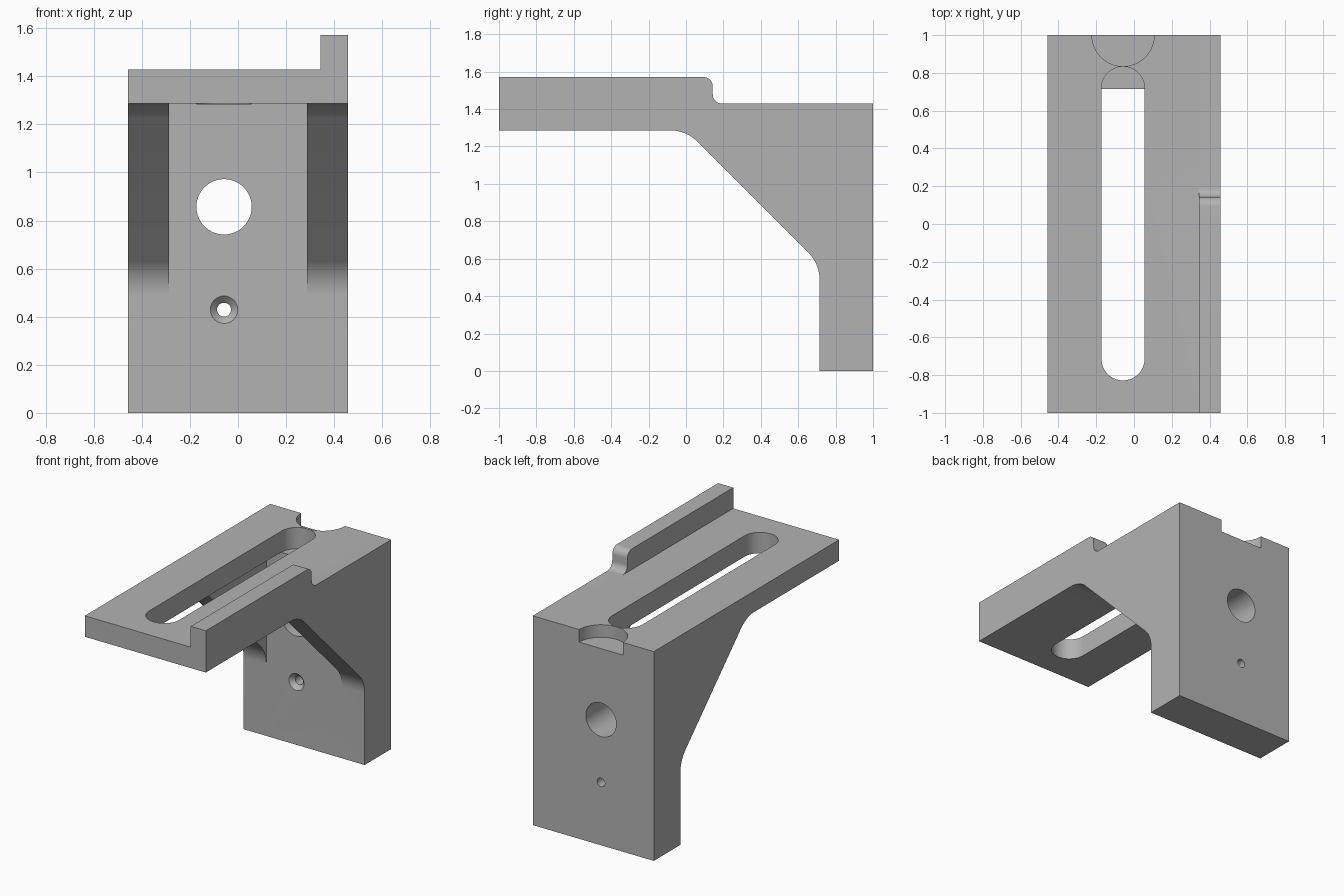
import bpy, bmesh, math
from mathutils import Vector

if "Cube" in bpy.data.objects:
    bpy.data.objects.remove(bpy.data.objects["Cube"])

HALF_W = 0.457
PLATE_BOTTOM, PLATE_TOP, LIP_TOP = 1.286, 1.429, 1.571
WALL_FRONT = 0.714
HOLE_X = -0.058


def prism(name, points, axis, lo, hi):
    """Extrude a 2D outline along x (points are y, z) or z (points are x, y)."""
    bm = bmesh.new()
    place = (lambda p, d: (d, p[0], p[1])) if axis == 'x' else (lambda p, d: (p[0], p[1], d))
    face = bm.faces.new([bm.verts.new(place(p, lo)) for p in points])
    ext = bmesh.ops.extrude_face_region(bm, geom=[face])
    shift = Vector((hi - lo, 0, 0)) if axis == 'x' else Vector((0, 0, hi - lo))
    bmesh.ops.translate(bm, vec=shift, verts=[g for g in ext['geom'] if isinstance(g, bmesh.types.BMVert)])
    bmesh.ops.recalc_face_normals(bm, faces=bm.faces[:])
    return make_object(name, bm)


def make_object(name, bm):
    mesh = bpy.data.meshes.new(name)
    bm.to_mesh(mesh)
    bm.free()
    obj = bpy.data.objects.new(name, mesh)
    bpy.context.collection.objects.link(obj)
    return obj


def box(name, x, y, z):
    return prism(name, [(x[0], y[0]), (x[1], y[0]), (x[1], y[1]), (x[0], y[1])], 'z', *z)


def cone_y(name, z, y0, y1, r0, r1):
    """Round cutter along y, radius r0 at y0 and r1 at y1."""
    bm = bmesh.new()
    n = 64
    rings = [[bm.verts.new((HOLE_X + r * math.cos(2 * math.pi * i / n), y,
                            z + r * math.sin(2 * math.pi * i / n))) for i in range(n)]
             for y, r in ((y0, r0), (y1, r1))]
    for i in range(n):
        j = (i + 1) % n
        bm.faces.new((rings[0][i], rings[0][j], rings[1][j], rings[1][i]))
    for ring in rings:
        bm.faces.new(ring)
    bmesh.ops.recalc_face_normals(bm, faces=bm.faces[:])
    return make_object(name, bm)


def arc(cx, cy, r, a0, a1, n=24):
    return [(cx + r * math.cos(math.radians(a0 + (a1 - a0) * i / n)),
             cy + r * math.sin(math.radians(a0 + (a1 - a0) * i / n))) for i in range(n + 1)]


# Side outline: wall, plate, lip with rounded end, and filleted diagonal brace
R = 0.2
T = R * math.tan(math.radians(22.5))
r = 0.05
outline = [(1, 0), (1, PLATE_TOP)]
outline += arc(0.143 + r, PLATE_TOP + r, r, 270, 180, 10)
outline += arc(0.143 - r, LIP_TOP - r, r, 0, 90, 10)
outline += [(-1, LIP_TOP), (-1, PLATE_BOTTOM)]
outline += arc(-T, PLATE_BOTTOM - R, R, 90, 45, 12)
outline += arc(WALL_FRONT - R, 0.572 - T, R, 45, 0, 12)
outline += [(WALL_FRONT, 0)]
bracket = prism("bracket", outline, 'x', -HALF_W, HALF_W)

# Cutters: space between braces, space beside lip, slot, rear notch, wall holes
slot = arc(HOLE_X, 0.719, 0.114, 0, 180, 32) + arc(HOLE_X, -0.714, 0.114, 180, 360, 32)
cutters = [
    box("brace_gap_cutter", (-0.286, 0.286), (-1.2, WALL_FRONT), (-0.2, PLATE_BOTTOM)),
    box("lip_side_cutter", (-0.6, 0.343), (-1.2, 1.2), (PLATE_TOP, 1.8)),
    prism("slot_cutter", slot, 'z', 1.284, 1.8),
    prism("notch_cutter", arc(HOLE_X, 1.0, 0.165, 0, 360, 64)[:-1], 'z', PLATE_TOP - 0.086, 1.8),
    cone_y("large_hole_cutter", 0.857, 0.5, 1.2, 0.115, 0.115),
    cone_y("small_hole_cutter", 0.429, 0.5, 1.2, 0.029, 0.029),
    cone_y("countersink_cutter", 0.429, WALL_FRONT - 0.01, WALL_FRONT + 0.03, 0.067, 0.027),
]
bpy.context.view_layer.objects.active = bracket
bracket.select_set(True)
for cutter in cutters:
    mod = bracket.modifiers.new(cutter.name, 'BOOLEAN')
    mod.operation = 'DIFFERENCE'
    mod.solver = 'EXACT'
    mod.object = cutter
    bpy.ops.object.modifier_apply(modifier=mod.name)
    bpy.data.objects.remove(cutter)

# Single grey finish, smooth curves with sharp edges
grey = bpy.data.materials.new("grey metal")
grey.diffuse_color = (0.45, 0.45, 0.45, 1)
grey.use_nodes = True
grey.node_tree.nodes["Principled BSDF"].inputs["Base Color"].default_value = grey.diffuse_color
bracket.data.materials.clear()
bracket.data.materials.append(grey)
for poly in bracket.data.polygons:
    poly.material_index = 0
bpy.ops.object.shade_smooth_by_angle(angle=math.radians(30))
